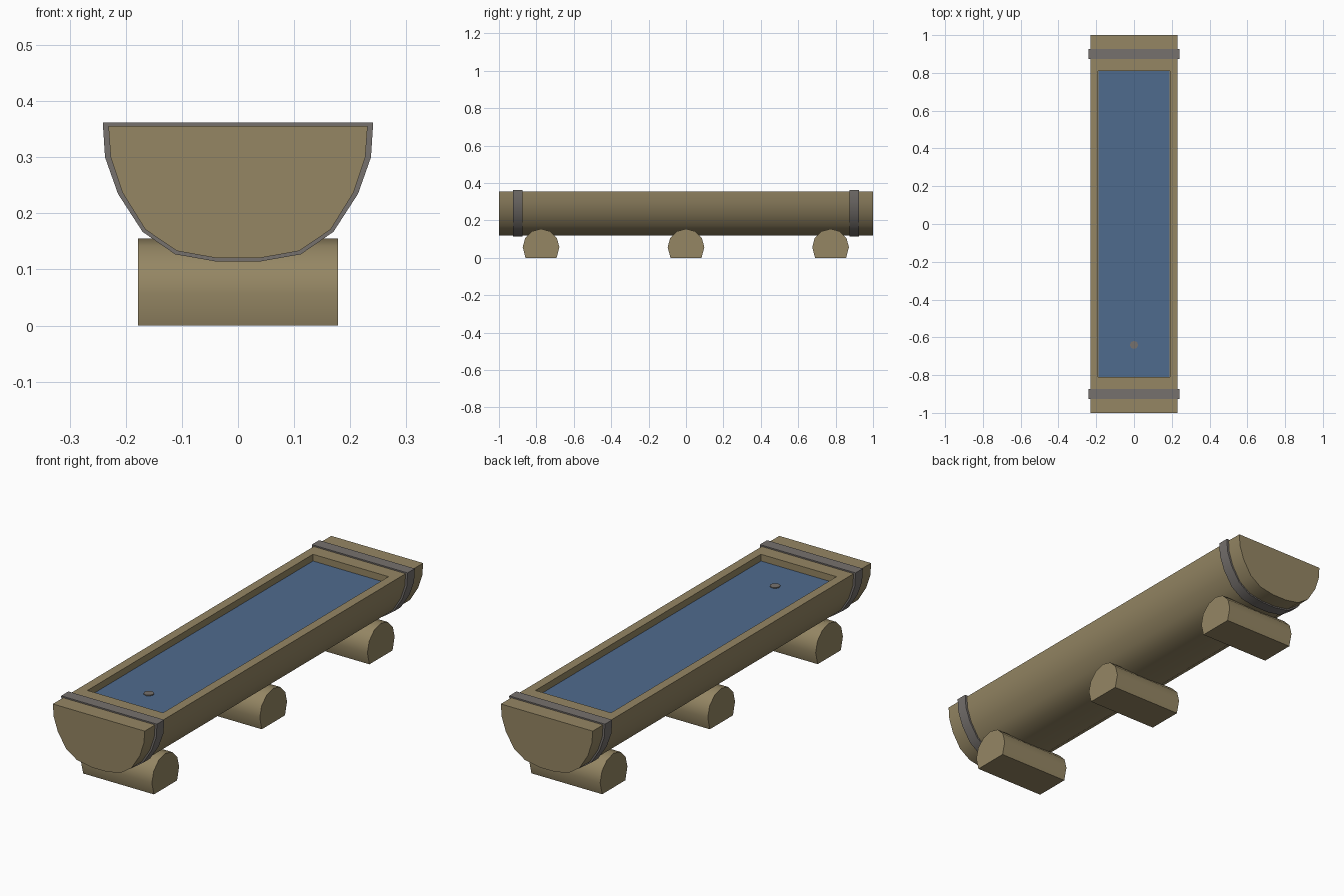
import bpy, bmesh, math

if "Cube" in bpy.data.objects:
    bpy.data.objects.remove(bpy.data.objects["Cube"])


def material(name, rgb):
    m = bpy.data.materials.new(name)
    m.diffuse_color = (*rgb, 1)
    m.use_nodes = True
    m.node_tree.nodes["Principled BSDF"].inputs["Base Color"].default_value = m.diffuse_color
    return m


WOOD = material("weathered wood", (0.30, 0.24, 0.127))
IRON = material("grey iron", (0.18, 0.165, 0.155))
WATER = material("blue water", (0.078, 0.145, 0.27))


def finish(bm, name, mat, angle=40):
    bmesh.ops.recalc_face_normals(bm, faces=bm.faces)
    me = bpy.data.meshes.new(name)
    bm.to_mesh(me)
    bm.free()
    ob = bpy.data.objects.new(name, me)
    bpy.context.collection.objects.link(ob)
    me.materials.append(mat)
    bpy.ops.object.select_all(action='DESELECT')
    ob.select_set(True)
    bpy.context.view_layer.objects.active = ob
    bpy.ops.object.shade_smooth_by_angle(angle=math.radians(angle))
    return ob


def prism(points, a, b):
    """Extrude a closed 3D outline from point a by vector b."""
    bm = bmesh.new()
    f = bm.faces.new([bm.verts.new((p[0] + a[0], p[1] + a[1], p[2] + a[2])) for p in points])
    r = bmesh.ops.extrude_face_region(bm, geom=[f], use_keep_orig=True)
    new = [v for v in r["geom"] if isinstance(v, bmesh.types.BMVert)]
    bmesh.ops.translate(bm, verts=new, vec=b)
    return bm


def mirrored(half):
    return [(x, 0, z) for x, z in half] + [(-x, 0, z) for x, z in reversed(half)]


# half-log trough: prism with an inset hollow in its flat top
log_half = [(0.231, 0.356), (0.227, 0.30), (0.206, 0.237), (0.165, 0.171), (0.109, 0.133), (0.037, 0.12)]
bm = prism(mirrored(log_half), (0, -1, 0), (0, 2, 0))
bmesh.ops.recalc_face_normals(bm, faces=bm.faces)
top = max(bm.faces, key=lambda f: f.calc_center_median().z)
bmesh.ops.inset_region(bm, faces=[top], thickness=0.03)
for v in top.verts:
    v.co.x = math.copysign(0.19, v.co.x)
    v.co.y = math.copysign(0.81, v.co.y)
r = bmesh.ops.extrude_face_region(bm, geom=[top])
bmesh.ops.translate(bm, verts=[v for v in r["geom"] if isinstance(v, bmesh.types.BMVert)], vec=(0, 0, -0.036))
if top.is_valid:
    bm.faces.remove(top)
finish(bm, "trough_log", WOOD)

# water surface
bm = bmesh.new()
bmesh.ops.create_cube(bm, size=1)
bmesh.ops.scale(bm, verts=bm.verts, vec=(0.378, 1.618, 0.006))
bmesh.ops.translate(bm, verts=bm.verts, vec=(0, 0, 0.323))
finish(bm, "water", WATER)

# drain plug
bm = bmesh.new()
bmesh.ops.create_cone(bm, cap_ends=True, segments=8, radius1=0.022, radius2=0.022, depth=0.012)
bmesh.ops.translate(bm, verts=bm.verts, vec=(0, -0.64, 0.324))
finish(bm, "drain_plug", IRON)

# iron bands around both ends
band_half = [(0.241, 0.362), (0.237, 0.30), (0.214, 0.235), (0.170, 0.167), (0.112, 0.127), (0.038, 0.114)]
for name, y in (("front_band", -0.9), ("back_band", 0.9)):
    finish(prism(mirrored(band_half), (0, y - 0.026, 0), (0, 0.052, 0)), name, IRON)

# log feet: twelve-sided logs cut flat at the ground
arc = [(0, 0.098 * math.cos(math.radians(a)), 0.057 + 0.098 * math.sin(math.radians(a)))
       for a in range(0, 181, 30)]
foot = arc + [(0, -0.083, 0), (0, 0.083, 0)]
for name, y in (("front_foot", -0.775), ("middle_foot", 0), ("back_foot", 0.773)):
    finish(prism(foot, (-0.178, y, 0), (0.356, 0, 0)), name, WOOD)
